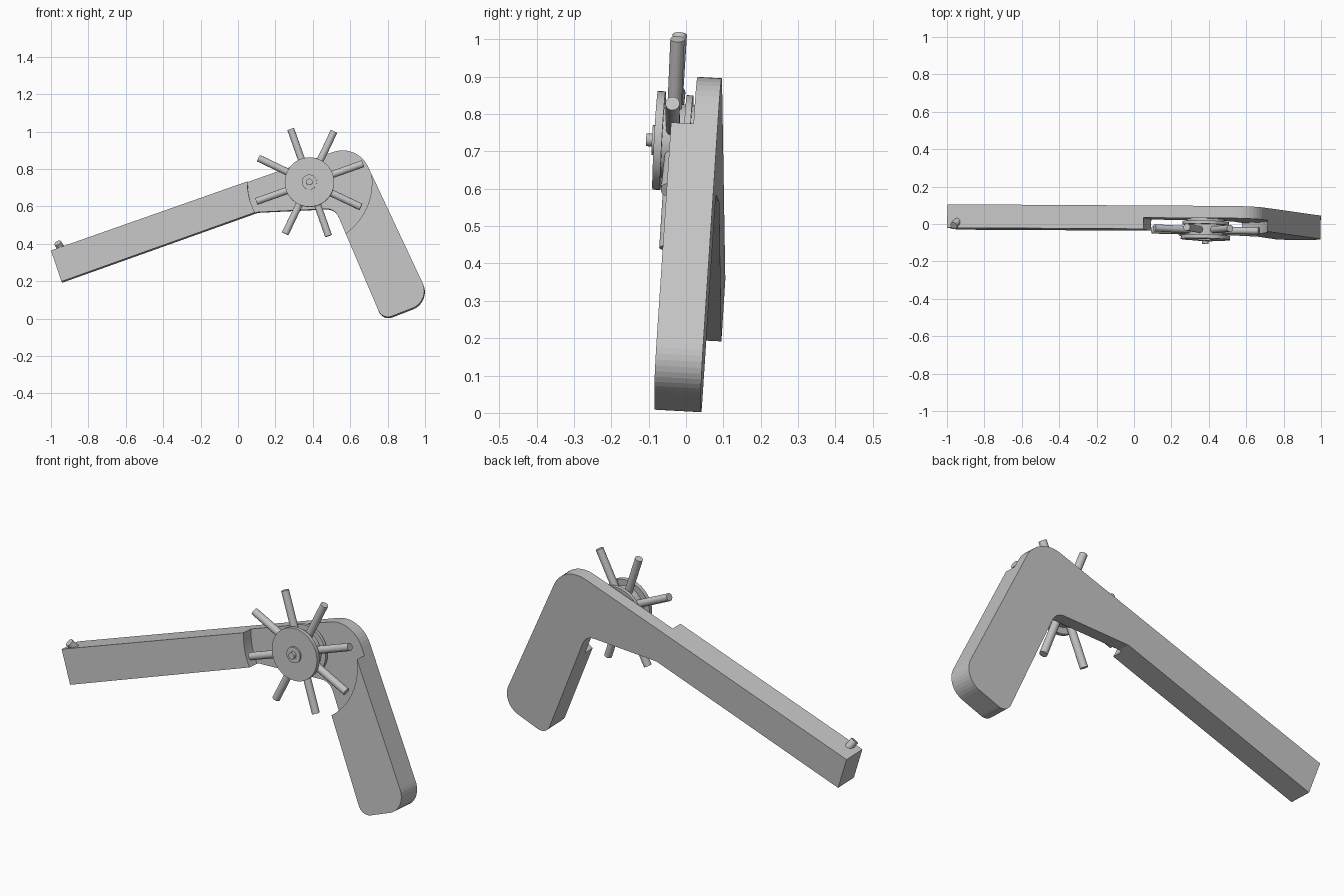
import bpy, bmesh, math
from mathutils import Matrix, Vector

if "Cube" in bpy.data.objects:
    bpy.data.objects.remove(bpy.data.objects["Cube"], do_unlink=True)

grey = bpy.data.materials.new("light_grey")
grey.use_nodes = True
grey.diffuse_color = (0.55, 0.55, 0.55, 1)
grey.node_tree.nodes["Principled BSDF"].inputs["Base Color"].default_value = (0.55, 0.55, 0.55, 1)

# Slightly tilted frame shared by all parts; local y = 0 is the front face
B, C = -0.025, 0.0545
FRAME = Matrix(((1, -B, 0, 0), (B, 1, C, -0.0646), (0, -C, 1, 0), (0, 0, 0, 1)))
THICK, POCKET = 0.125, 0.06
HUB_X, HUB_Z = 0.383, 0.727


def finish(name, bm, smooth=True):
    bmesh.ops.recalc_face_normals(bm, faces=bm.faces[:])
    mesh = bpy.data.meshes.new(name)
    bm.to_mesh(mesh)
    bm.free()
    mesh.transform(FRAME)
    mesh.materials.append(grey)
    obj = bpy.data.objects.new(name, mesh)
    bpy.context.collection.objects.link(obj)
    bpy.ops.object.select_all(action='DESELECT')
    obj.select_set(True)
    bpy.context.view_layer.objects.active = obj
    if smooth:
        bpy.ops.object.shade_smooth_by_angle(angle=math.radians(35))
    return obj


def rod(name, start, end, radius, segments=32):
    start, end = Vector(start), Vector(end)
    axis = end - start
    place = Matrix.Translation((start + end) / 2) @ axis.to_track_quat('Z', 'Y').to_matrix().to_4x4()
    bm = bmesh.new()
    bmesh.ops.create_cone(bm, cap_ends=True, segments=segments, radius1=radius,
                          radius2=radius, depth=axis.length, matrix=place)
    return finish(name, bm)


def disc(name, front, back, radius, segments=48):
    return rod(name, (HUB_X, front, HUB_Z), (HUB_X, back, HUB_Z), radius, segments)


def rounded(corners, steps=10):
    points = []
    for i, (x, z, r) in enumerate(corners):
        p = Vector((x, z))
        if r == 0:
            points.append(p)
            continue
        a = (Vector(corners[i - 1][:2]) - p).normalized()
        b = (Vector(corners[(i + 1) % len(corners)][:2]) - p).normalized()
        half = a.angle(b) / 2
        centre = p + (a + b).normalized() * r / math.sin(half)
        reach = r / math.tan(half)
        u, v = p + a * reach - centre, p + b * reach - centre
        points += [centre + u.slerp(v, k / steps).normalized() * r for k in range(steps + 1)]
    return points


# Angled body: long arm, elbow and rounded grip (x, z, corner radius)
outline = [(-1, 0.364, 0), (-0.944, 0.198, 0), (0.104, 0.572, 0), (0.517, 0.592, 0.07),
           (0.772, -0.007, 0.055), (1.032, 0.094, 0.1), (0.636, 0.939, 0.15)]
bm = bmesh.new()
face = bm.faces.new([bm.verts.new((p.x, 0, p.y)) for p in rounded(outline)])
extruded = bmesh.ops.extrude_face_region(bm, geom=[face])["geom"]
bmesh.ops.translate(bm, vec=(0, THICK, 0),
                    verts=[g for g in extruded if isinstance(g, bmesh.types.BMVert)])
body = finish("body", bm, smooth=False)

# Round pocket cut into the front of the elbow
cutter = disc("pocket_cutter", -0.2, POCKET, 0.333, 64)
cutter.hide_render = True
cut = body.modifiers.new("pocket", 'BOOLEAN')
cut.operation = 'DIFFERENCE'
cut.solver = 'EXACT'
cut.object = cutter
bpy.context.view_layer.objects.active = body
bpy.ops.object.modifier_apply(modifier=cut.name)
bpy.data.objects.remove(cutter, do_unlink=True)

# Wheel: two discs on a narrower hub, with a collar and axle pin in front
disc("front_disc", -0.048, -0.027, 0.132)
disc("hub", -0.03, POCKET + 0.005, 0.1)
disc("rear_disc", 0.03, 0.047, 0.125)
disc("collar", -0.056, -0.04, 0.04)
disc("axle_pin", -0.072, -0.04, 0.017, 24)

# Eight radial spokes
for i in range(8):
    t = math.radians(19.5 + 45 * i)
    d = Vector((math.cos(t), 0, math.sin(t)))
    hub = Vector((HUB_X, 0, HUB_Z))
    rod(f"spoke_{i + 1}", hub + d * 0.06, hub + d * 0.303, 0.019, 24)

# Small leaning peg at the tip of the arm
rod("tip_peg", (-0.94, 0.04, 0.365), (-0.964, 0.01, 0.405), 0.02, 24)
